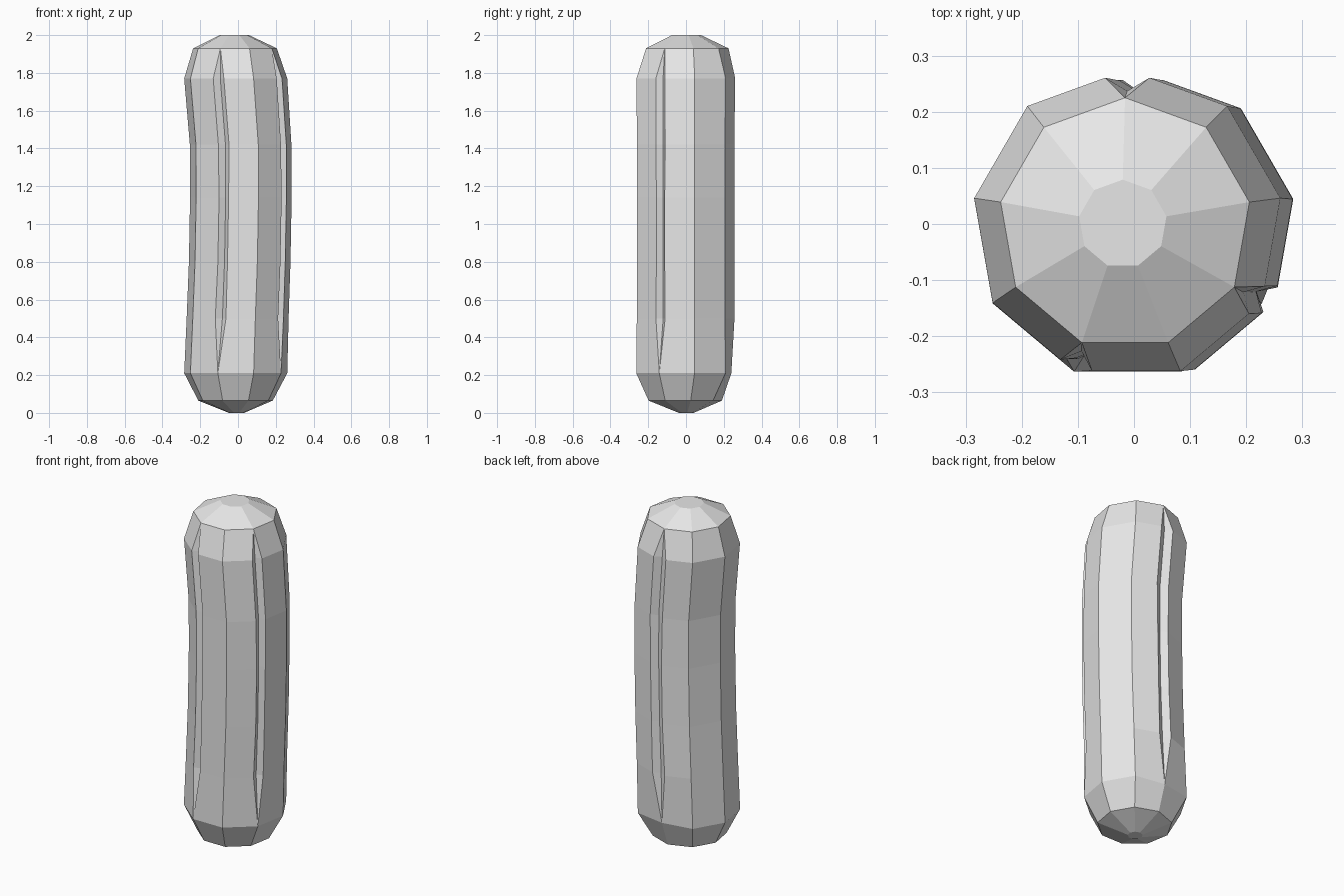
import bpy, bmesh
from math import sin, cos, radians
from mathutils import Vector

cube = bpy.data.objects.get("Cube")
if cube:
    bpy.data.objects.remove(cube, do_unlink=True)

# Plain grey skin
skin = bpy.data.materials.new("plain_grey")
skin.use_nodes = True
grey = (0.8, 0.8, 0.8, 1)
skin.diffuse_color = grey
skin.node_tree.nodes["Principled BSDF"].inputs["Base Color"].default_value = grey

SIDES = 9
# Corner number -> half width of the groove along that corner
GROOVES = {0: 0.042, 3: 0.03, 5: 0.032}
GROOVE_DEPTH = 0.038

# Rings from bottom to top: height, radius, centre x, centre y, groove opening
RINGS = [
    (0.0, 0.04, -0.008, 0.0, 0),
    (0.065, 0.2, -0.013, -0.01, 0),
    (0.21, 0.277, -0.012, -0.003, 0),
    (0.5, 0.274, -0.002, -0.003, 1),
    (0.8, 0.273, 0.009, -0.003, 0.9),
    (1.14, 0.273, 0.015, -0.003, 0.9),
    (1.42, 0.273, 0.014, -0.003, 1),
    (1.77, 0.277, -0.012, -0.002, 1),
    (1.93, 0.225, -0.016, 0.0, 0),
    (2.0, 0.079, -0.02, 0.0, 0),
]


def corner_point(ring, i):
    z, r, cx, cy, _ = ring
    a = radians(90 - 360 / SIDES * i)
    return Vector((cx + r * cos(a), cy + r * sin(a), z))


def make_corner(bm, ring, i):
    """Three vertices per corner; a closed corner repeats a single one."""
    z, r, cx, cy, opening = ring
    p = corner_point(ring, i)
    if i not in GROOVES or not opening:
        # the back groove runs out in a slightly sunken corner
        if i == 0 and abs(z - 0.21) < 0.01:
            p.y -= 0.034
        return [bm.verts.new(p)] * 3
    width = GROOVES[i] * opening
    before = (corner_point(ring, i - 1) - p).normalized() * width
    after = (corner_point(ring, i + 1) - p).normalized() * width
    inward = (Vector((cx, cy, z)) - p).normalized() * GROOVE_DEPTH
    return [bm.verts.new(p + offset) for offset in (before, inward, after)]


def add_face(bm, verts):
    unique = list(dict.fromkeys(verts))
    if len(unique) > 2:
        bm.faces.new(unique)


# Bent faceted body with tapered ends and three lengthwise grooves
bm = bmesh.new()
loops = [[v for i in range(SIDES) for v in make_corner(bm, ring, i)] for ring in RINGS]
for low, high in zip(loops, loops[1:]):
    for k in range(len(low)):
        n = (k + 1) % len(low)
        add_face(bm, [low[n], low[k], high[k], high[n]])
add_face(bm, loops[0])
add_face(bm, loops[-1][::-1])
bmesh.ops.recalc_face_normals(bm, faces=bm.faces)

mesh = bpy.data.meshes.new("grooved_body")
bm.to_mesh(mesh)
bm.free()
mesh.materials.append(skin)
body = bpy.data.objects.new("grooved_body", mesh)
bpy.context.collection.objects.link(body)
